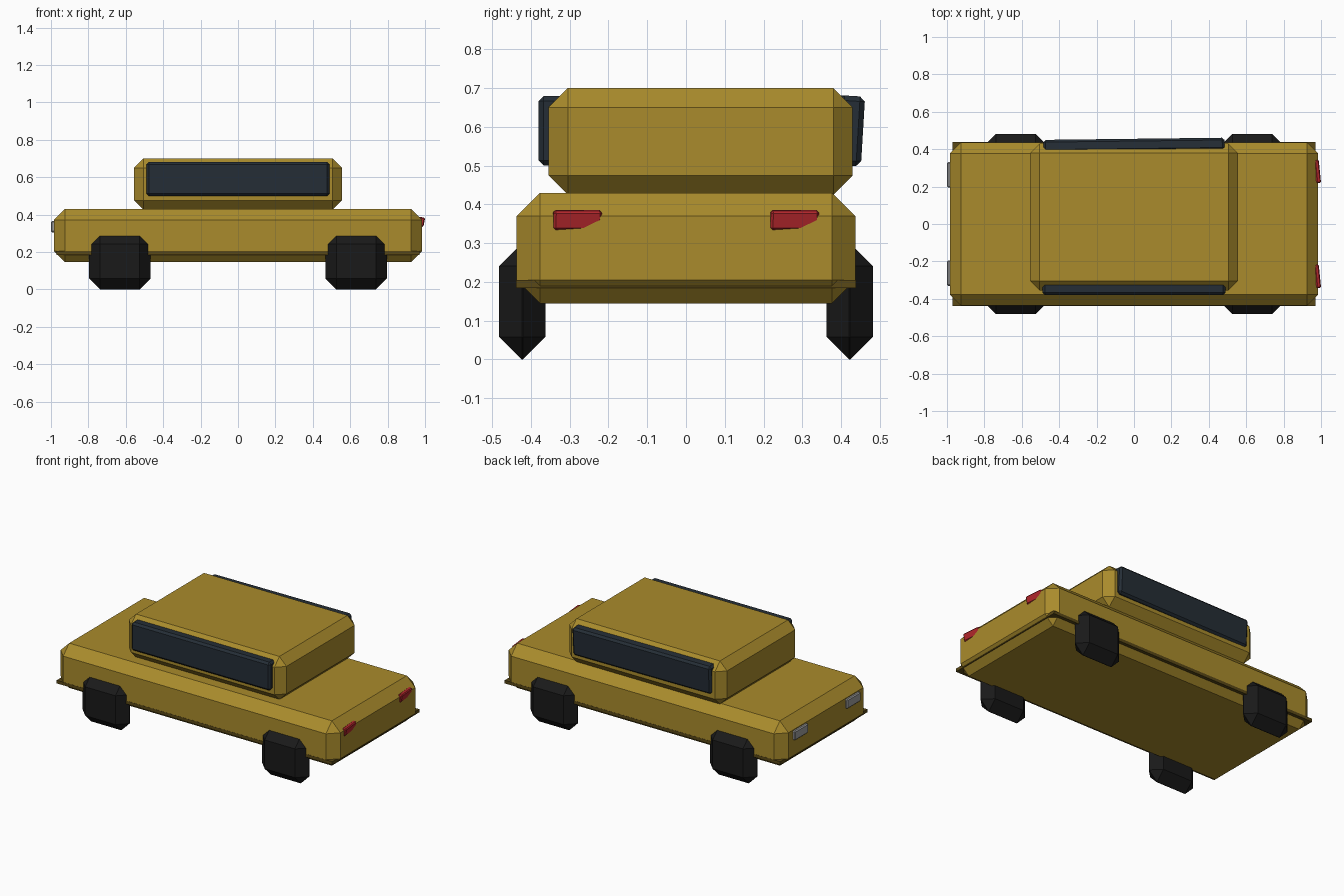
import bpy, bmesh
from mathutils import Matrix, Euler

if "Cube" in bpy.data.objects:
    bpy.data.objects.remove(bpy.data.objects["Cube"])


def material(name, rgb):
    m = bpy.data.materials.new(name)
    m.diffuse_color = (*rgb, 1)
    m.use_nodes = True
    m.node_tree.nodes["Principled BSDF"].inputs["Base Color"].default_value = m.diffuse_color
    return m


PAINT = material("ochre_paint", (0.40, 0.26, 0.025))
SILL = material("dark_ochre", (0.10, 0.065, 0.008))
GLASS = material("dark_glass", (0.018, 0.027, 0.037))
RUBBER = material("rubber", (0.01, 0.01, 0.01))
RED = material("red_lens", (0.45, 0.02, 0.025))
LAMP = material("grey_lens", (0.35, 0.35, 0.35))


def box(name, center, size, mat, chamfer=0.0, rot=(0, 0, 0)):
    """Box with every edge cut by a flat chamfer."""
    bm = bmesh.new()
    bmesh.ops.create_cube(bm, size=1, matrix=Matrix.Diagonal((*size, 1)))
    if chamfer:
        bmesh.ops.bevel(bm, geom=bm.edges[:], offset=chamfer, segments=1,
                        affect='EDGES', clamp_overlap=True)
    bm.transform(Euler(rot).to_matrix().to_4x4())
    mesh = bpy.data.meshes.new(name)
    bm.to_mesh(mesh)
    bm.free()
    mesh.materials.append(mat)
    ob = bpy.data.objects.new(name, mesh)
    ob.location = center
    bpy.context.collection.objects.link(ob)
    return ob


# Lower body, thin sill plate and cabin
box("body", (0, 0, 0.2875), (1.97, 0.874, 0.285), PAINT, 0.06)
box("sill_plate", (0, 0, 0.195), (1.94, 0.876, 0.02), SILL)
box("cabin", (0, 0.0375, 0.5625), (1.11, 0.785, 0.275), PAINT, 0.05)

# Side windows; the rear one sits slightly crooked
box("front_window", (0, -0.347, 0.59), (0.98, 0.066, 0.18), GLASS, 0.013)
box("back_window", (0, 0.418, 0.59), (0.97, 0.066, 0.18), GLASS, 0.013,
    (-0.06, 0, 0.012))

# Wheels: chunky boxes whose chamfers meet in a ridge
for sx, end in ((-1, "nose"), (1, "tail")):
    for sy, side in ((-1, "front"), (1, "back")):
        box(f"{end}_{side}_wheel", (sx * 0.632, sy * 0.422, 0.15),
            (0.33, 0.12, 0.30), RUBBER, 0.0585)

# Headlights on -x, tilted tail lights on +x
for sy, side in ((-1, "front"), (1, "back")):
    box(f"{side}_headlight", (-0.982, sy * 0.263, 0.335),
        (0.036, 0.135, 0.06), LAMP, 0.006)
    box(f"{side}_tail_light", (0.978, sy * 0.28, 0.36),
        (0.025, 0.125, 0.05), RED, 0.006, (0, 0.2, 0.1))
